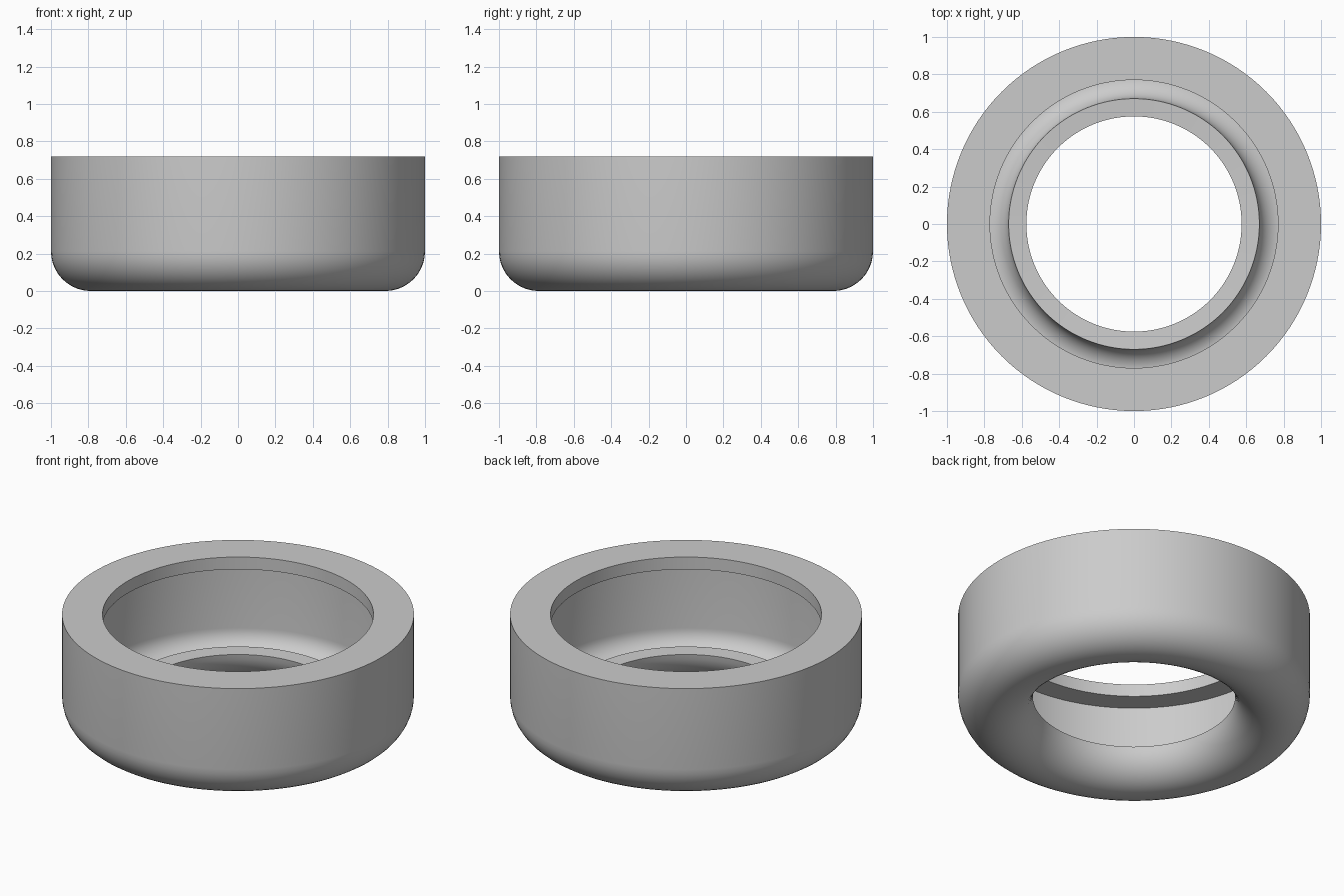
import bpy
import bmesh
import math
from mathutils import Matrix, Vector

cube = bpy.data.objects.get("Cube")
if cube:
    bpy.data.objects.remove(cube, do_unlink=True)

# Main dimensions
HEIGHT = 0.72
OUTER = 1.0
ROLL = 0.2125            # radius of the rounded underside
WALL = 0.095             # wall thickness
LIP_RADIUS = 0.77
LIP_DEPTH = 0.077
CENTRE = OUTER - ROLL    # radial centre of the rounded underside
INNER_END = math.pi + math.radians(3.5)
SEGMENTS = 128

grey = bpy.data.materials.new("grey")
grey.use_nodes = True
grey.diffuse_color = (0.6, 0.6, 0.6, 1)
grey.node_tree.nodes["Principled BSDF"].inputs["Base Color"].default_value = (0.6, 0.6, 0.6, 1)


def arc(radius, start, end, steps=20):
    """Points of an arc around the centre of the rounded underside."""
    angles = [start + (end - start) * i / steps for i in range(steps + 1)]
    return [(CENTRE + radius * math.cos(a), ROLL + radius * math.sin(a)) for a in angles]


# J-shaped section: outer wall, rolled underside, short inner leg, channel, top lip
profile = [(OUTER, HEIGHT)]
profile += arc(ROLL, 2 * math.pi, INNER_END)
profile += arc(ROLL - WALL, INNER_END, 2 * math.pi)
profile += [(OUTER - WALL, HEIGHT - LIP_DEPTH),
            (LIP_RADIUS, HEIGHT - LIP_DEPTH),
            (LIP_RADIUS, HEIGHT)]

# Revolve the closed section around the vertical axis
bm = bmesh.new()
rings = []
for s in range(SEGMENTS):
    turn = Matrix.Rotation(2 * math.pi * s / SEGMENTS, 3, "Z")
    rings.append([bm.verts.new(turn @ Vector((r, 0, z))) for r, z in profile])
for s, ring in enumerate(rings):
    following = rings[(s + 1) % SEGMENTS]
    for i in range(len(profile)):
        j = (i + 1) % len(profile)
        bm.faces.new((ring[i], ring[j], following[j], following[i]))
bmesh.ops.recalc_face_normals(bm, faces=bm.faces)

mesh = bpy.data.meshes.new("channel_ring")
bm.to_mesh(mesh)
bm.free()
mesh.materials.append(grey)
ring_object = bpy.data.objects.new("channel_ring", mesh)
bpy.context.collection.objects.link(ring_object)

# Smooth round surfaces with crisp rim edges
bpy.ops.object.select_all(action="DESELECT")
ring_object.select_set(True)
bpy.context.view_layer.objects.active = ring_object
bpy.ops.object.shade_smooth_by_angle(angle=math.radians(30))
